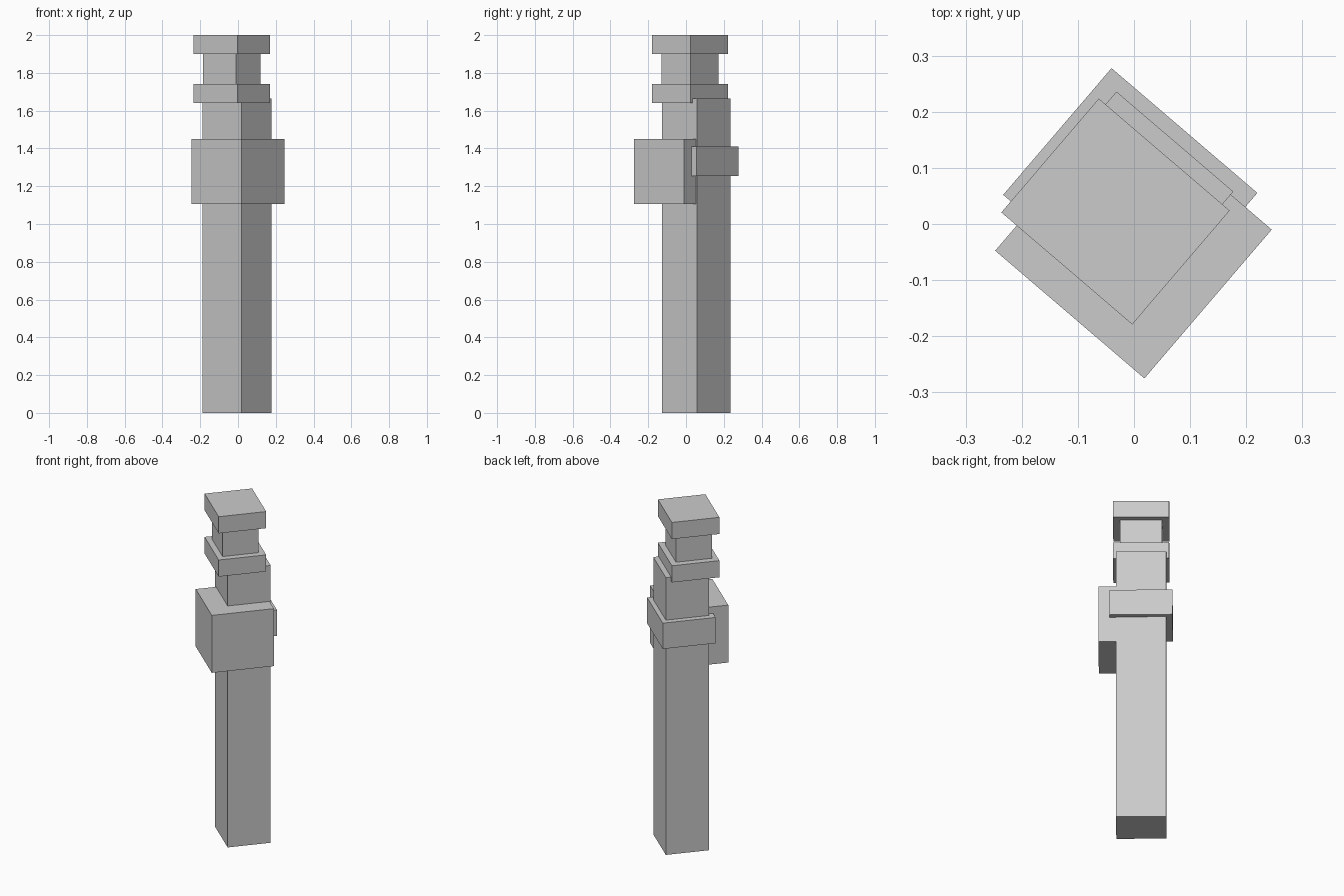
import bpy, bmesh
from math import radians
from mathutils import Matrix

if "Cube" in bpy.data.objects:
    bpy.data.objects.remove(bpy.data.objects["Cube"])

TURN = Matrix.Rotation(radians(49.45), 4, 'Z')  # whole model is turned about z


def block(name, u, v, z):
    """Box spanning ranges u, v (turned axes) and z."""
    bm = bmesh.new()
    bmesh.ops.create_cube(bm, size=1)
    spans = (u, v, z)
    for vert in bm.verts:
        vert.co = [lo + (c + 0.5) * (hi - lo) for c, (lo, hi) in zip(vert.co, spans)]
    bm.transform(TURN)
    mesh = bpy.data.meshes.new(name)
    bm.to_mesh(mesh)
    bm.free()
    obj = bpy.data.objects.new(name, mesh)
    bpy.context.collection.objects.link(obj)
    return obj


# tall post
block("post", (-0.083, 0.159), (-0.097, 0.177), (0, 1.665))
# large box on the front and thin band behind it
block("front_box", (-0.197, 0.152), (-0.193, 0.157), (1.105, 1.45))
block("rear_band", (-0.112, 0.185), (-0.131, 0.211), (1.255, 1.41))
# head: two matching plates with a narrower neck between
for name, z in (("lower_plate", (1.64, 1.74)), ("top_plate", (1.90, 2.0))):
    block(name, (-0.138, 0.129), (-0.114, 0.193), z)
block("neck", (-0.106, 0.096), (-0.076, 0.154), (1.74, 1.90))
